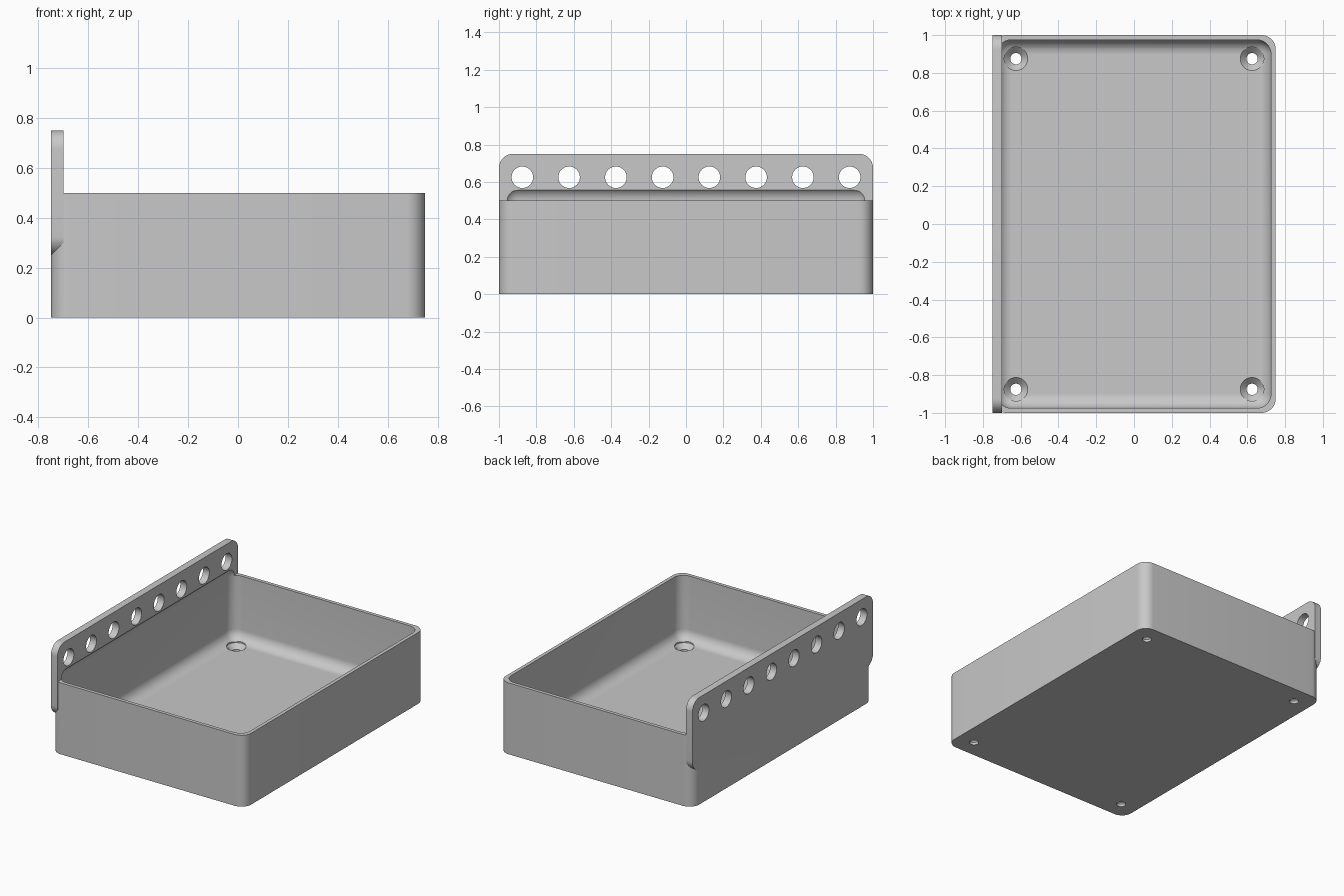
import bpy, bmesh, math
from mathutils import Matrix, Vector

if "Cube" in bpy.data.objects:
    bpy.data.objects.remove(bpy.data.objects["Cube"], do_unlink=True)

# Single grey plastic
grey = bpy.data.materials.new("grey_plastic")
grey.use_nodes = True
COLOUR = (0.58, 0.58, 0.58, 1)
grey.diffuse_color = COLOUR
grey.node_tree.nodes["Principled BSDF"].inputs["Base Color"].default_value = COLOUR

RADIUS = 0.075


def make_object(name, bm):
    bmesh.ops.recalc_face_normals(bm, faces=bm.faces[:])
    mesh = bpy.data.meshes.new(name)
    bm.to_mesh(mesh)
    bm.free()
    mesh.materials.append(grey)
    obj = bpy.data.objects.new(name, mesh)
    bpy.context.collection.objects.link(obj)
    return obj


def rounded_box(name, low, high, axis=None):
    """Box rounded on the edges along one axis, or on all edges."""
    low, high = Vector(low), Vector(high)
    bm = bmesh.new()
    bmesh.ops.create_cube(bm, size=1)
    bmesh.ops.scale(bm, vec=high - low, verts=bm.verts[:])
    bmesh.ops.translate(bm, vec=(low + high) / 2, verts=bm.verts[:])
    edges = []
    for e in bm.edges:
        along = (e.verts[1].co - e.verts[0].co).normalized()
        if axis is None or abs(along[axis]) > 0.9:
            edges.append(e)
    bmesh.ops.bevel(bm, geom=edges, offset=RADIUS, segments=10,
                    profile=0.5, affect='EDGES')
    return make_object(name, bm)


def lathe(name, profile, matrix):
    """Turn (radius, height) points about the z axis."""
    bm = bmesh.new()
    verts = [bm.verts.new((r, 0, z)) for r, z in profile]
    edges = [bm.edges.new(pair) for pair in zip(verts, verts[1:])]
    bmesh.ops.spin(bm, geom=verts + edges, cent=(0, 0, 0), axis=(0, 0, 1),
                   angle=math.tau, steps=40)
    bmesh.ops.remove_doubles(bm, verts=bm.verts[:], dist=0.0001)
    bmesh.ops.transform(bm, matrix=matrix, verts=bm.verts[:])
    return make_object(name, bm)


def combine(target, tool, operation):
    mod = target.modifiers.new(operation.lower(), 'BOOLEAN')
    mod.operation = operation
    mod.solver = 'EXACT'
    mod.object = tool
    bpy.context.view_layer.objects.active = target
    bpy.ops.object.modifier_apply(modifier=mod.name)
    bpy.data.objects.remove(tool, do_unlink=True)


# Tray body and hanging plate
tray = rounded_box("tray_with_hanging_plate", (-0.75, -1, 0), (0.75, 1, 0.5), axis=2)
plate = rounded_box("hanging_plate", (-0.75, -1, 0.25), (-0.70, 1, 0.75), axis=0)
combine(tray, plate, 'UNION')

# Cavity, which also dips slightly into the plate above the rim
cavity = rounded_box("cavity", (-0.725, -0.975, 0.05), (0.725, 0.975, 0.575))
combine(tray, cavity, 'DIFFERENCE')

# Countersunk screw holes in the floor
screw = [(0, -0.1), (0.03, -0.1), (0.03, 0.0175), (0.0625, 0.05), (0.0625, 0.2), (0, 0.2)]
for x in (-0.625, 0.625):
    for y in (-0.875, 0.875):
        combine(tray, lathe("screw_hole", screw, Matrix.Translation((x, y, 0))), 'DIFFERENCE')

# Row of round holes through the plate
pin = [(0, -0.1), (0.0575, -0.1), (0.0575, 0.1), (0, 0.1)]
for i in range(8):
    place = Matrix.Translation((-0.725, -0.875 + 0.25 * i, 0.625)) @ Matrix.Rotation(math.pi / 2, 4, 'Y')
    combine(tray, lathe("plate_hole", pin, place), 'DIFFERENCE')

# Smooth the rounded surfaces, keep edges crisp
bpy.ops.object.select_all(action='DESELECT')
tray.select_set(True)
bpy.context.view_layer.objects.active = tray
bpy.ops.object.shade_smooth_by_angle(angle=math.radians(25))
